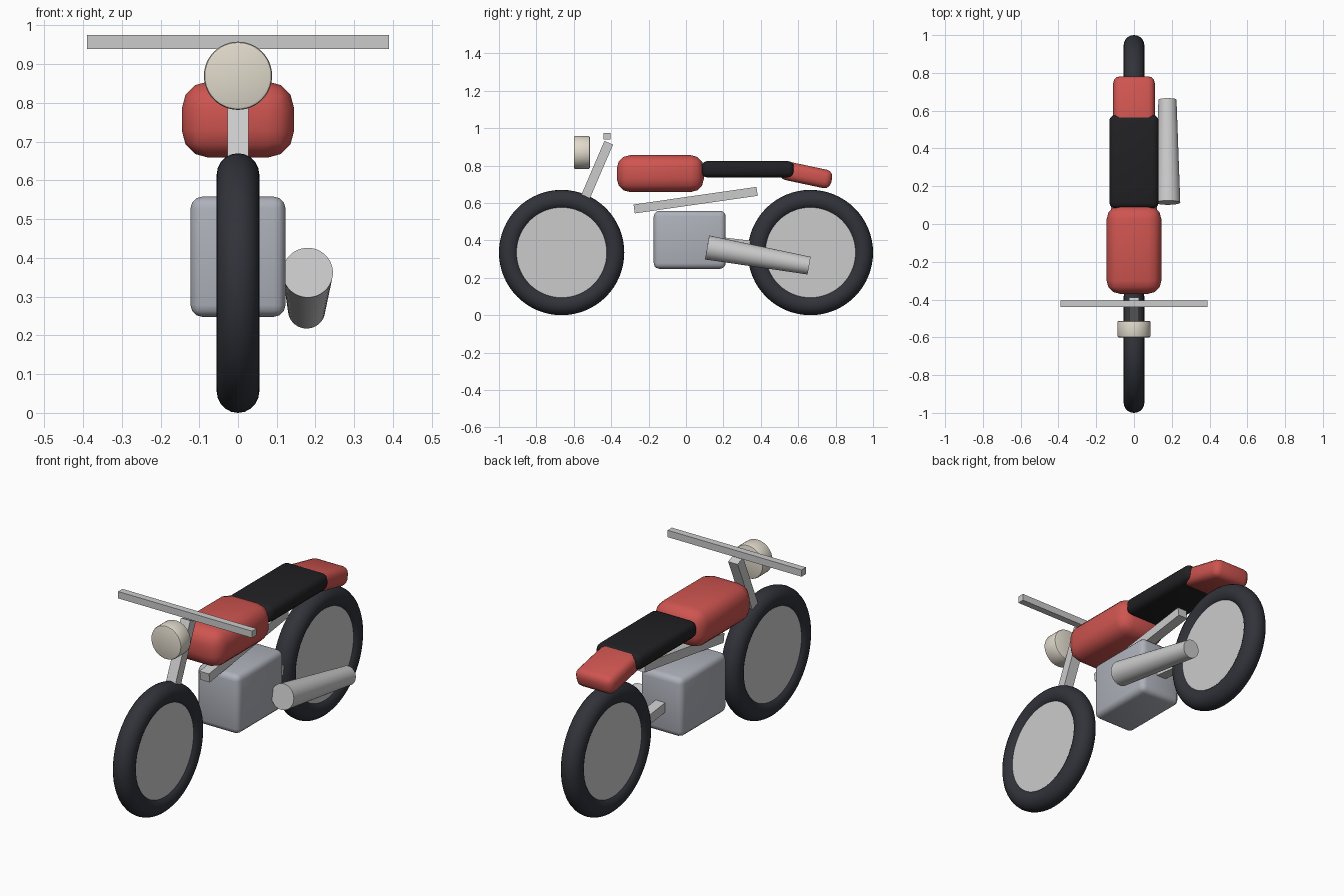
import bpy, math
from mathutils import Vector

if "Cube" in bpy.data.objects:
    bpy.data.objects.remove(bpy.data.objects["Cube"])


def finish(ob, name, color=None, bevel=0, segs=3, smooth=True):
    ob.name = name
    bpy.ops.object.transform_apply(location=False, rotation=False, scale=True)
    if bevel:
        m = ob.modifiers.new("bevel", "BEVEL")
        m.width, m.segments = bevel, segs
        m.limit_method = 'ANGLE'
        bpy.ops.object.modifier_apply(modifier="bevel")
    if smooth:
        bpy.ops.object.shade_smooth_by_angle(angle=math.radians(35))
    if color:
        mat = bpy.data.materials.get(color[0]) or bpy.data.materials.new(color[0])
        mat.diffuse_color = color[1]
        mat.use_nodes = True
        mat.node_tree.nodes["Principled BSDF"].inputs["Base Color"].default_value = mat.diffuse_color
        ob.data.materials.append(mat)
    return ob


def box(name, loc, size, color=None, bevel=0, tilt=0, segs=3):
    bpy.ops.mesh.primitive_cube_add(size=1, location=loc, rotation=(tilt, 0, 0))
    ob = bpy.context.object
    ob.scale = size
    return finish(ob, name, color, bevel, segs, bevel > 0)


def beam(name, a, b, width):
    # square bar between two (y, z) points on the centre plane
    dy, dz = b[0] - a[0], b[1] - a[1]
    mid = (0, (a[0] + b[0]) / 2, (a[1] + b[1]) / 2)
    return box(name, mid, (0.055, math.hypot(dy, dz), width), tilt=math.atan2(dz, dy))


def cone(name, a, b, r1, r2, color=None, bevel=0, verts=48):
    a, b = Vector(a), Vector(b)
    d = b - a
    bpy.ops.mesh.primitive_cone_add(vertices=verts, radius1=r1, radius2=r2,
                                    depth=d.length, location=(a + b) / 2)
    ob = bpy.context.object
    ob.rotation_euler = d.to_track_quat('Z', 'Y').to_euler()
    return finish(ob, name, color, bevel, 2)


RED = ("red_paint", (0.62, 0.09, 0.08, 1))
BLACK = ("seat_black", (0.015, 0.015, 0.017, 1))
RUBBER = ("rubber", (0.03, 0.033, 0.042, 1))
ENGINE = ("engine_grey", (0.42, 0.44, 0.49, 1))
RIM = ("rim_grey", (0.6, 0.6, 0.62, 1))
LAMP = ("lamp_cream", (0.75, 0.7, 0.6, 1))

# wheels: round tyre with a solid disc
for side, y in (("front", -0.665), ("rear", 0.665)):
    bpy.ops.mesh.primitive_torus_add(major_radius=0.28, minor_radius=0.055,
                                     major_segments=64, minor_segments=20,
                                     location=(0, y, 0.335),
                                     rotation=(0, math.pi / 2, 0))
    finish(bpy.context.object, side + "_tyre", RUBBER)
    cone(side + "_wheel_disc", (-0.038, y, 0.335), (0.038, y, 0.335), 0.25, 0.25, RIM)

# frame bars
beam("fork", (-0.665, 0.335), (-0.413, 0.922), 0.05)
beam("frame_bar", (-0.277, 0.568), (0.38, 0.662), 0.048)
beam("swingarm", (0.08, 0.405), (0.665, 0.335), 0.05)
box("handlebar", (0, -0.422, 0.957), (0.78, 0.036, 0.036))

# bodywork
box("fuel_tank", (0, -0.137, 0.757), (0.29, 0.465, 0.197), RED, 0.07)
box("seat", (0, 0.33, 0.78), (0.262, 0.495, 0.088), BLACK, 0.032)
box("tail", (0, 0.642, 0.75), (0.22, 0.28, 0.1), RED, 0.036, math.radians(-12))
box("engine", (0, 0.02, 0.403), (0.245, 0.385, 0.31), ENGINE, 0.03)

# headlight and exhaust
cone("headlight", (0, -0.6, 0.87), (0, -0.513, 0.87), 0.088, 0.088, LAMP, 0.008)
cone("exhaust", (0.18, 0.113, 0.362), (0.177, 0.658, 0.265), 0.065, 0.048)
